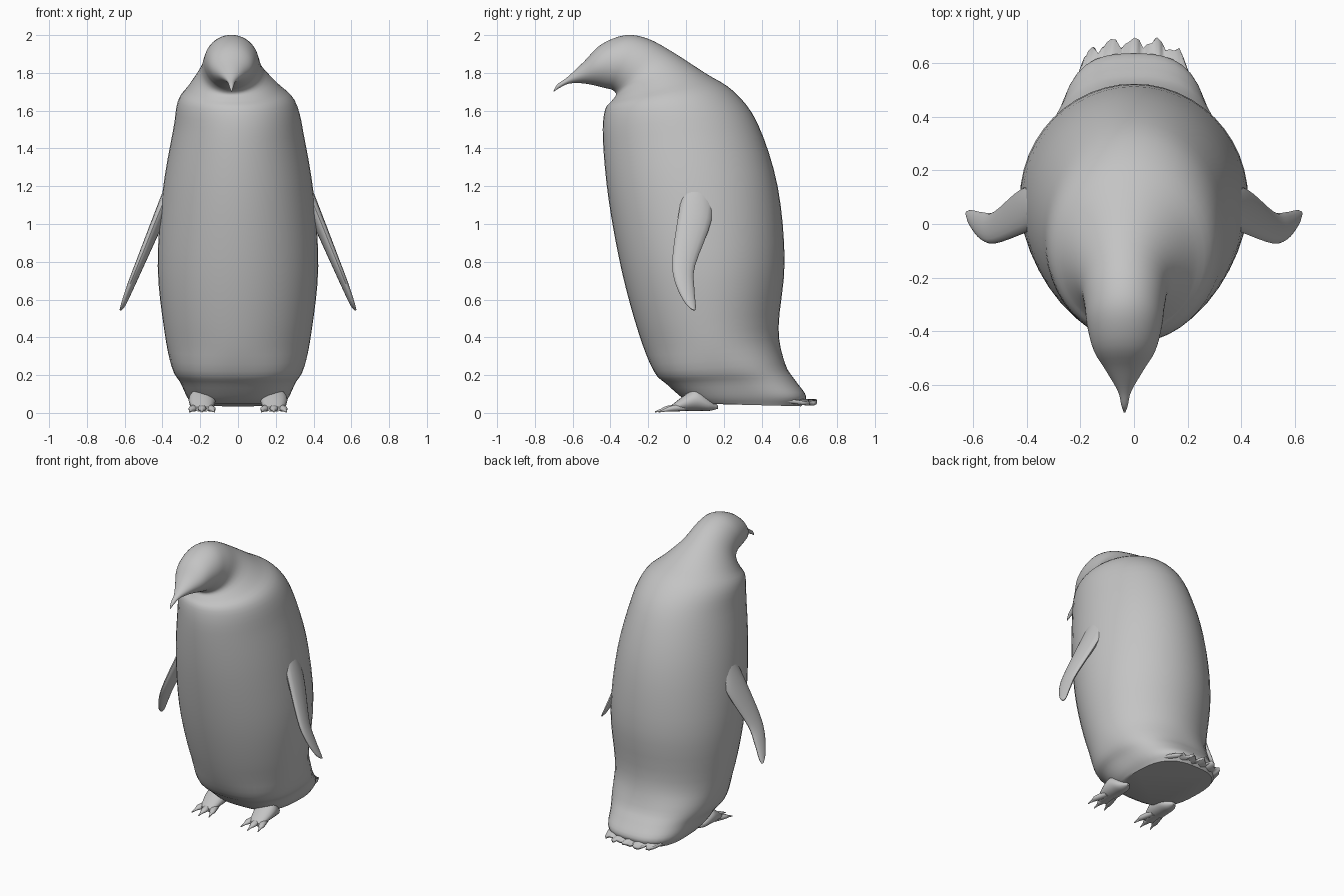
import bpy, math
from mathutils import Vector

if "Cube" in bpy.data.objects:
    bpy.data.objects.remove(bpy.data.objects["Cube"])

grey = bpy.data.materials.new("plain grey")
grey.use_nodes = True
grey.diffuse_color = (0.55, 0.55, 0.55, 1)
grey.node_tree.nodes["Principled BSDF"].inputs["Base Color"].default_value = grey.diffuse_color


def make(name, verts, faces):
    mesh = bpy.data.meshes.new(name)
    mesh.from_pydata(verts, [], faces)
    mesh.materials.append(grey)
    mesh.shade_smooth()
    mesh.set_sharp_from_angle(angle=math.radians(50))
    obj = bpy.data.objects.new(name, mesh)
    bpy.context.collection.objects.link(obj)
    return obj


def spline(stations, steps=4):
    """Smoothly interpolate rows of values, passing through every row."""
    rows = [Vector(s) for s in stations]
    rows = [rows[0] * 2 - rows[1]] + rows + [rows[-1] * 2 - rows[-2]]
    result = []
    for before, start, end, after in zip(rows, rows[1:], rows[2:], rows[3:]):
        for step in range(steps):
            t = step / steps
            result.append(start + (end - before) * t / 2
                          + (before * 2 - start * 5 + end * 4 - after) * t ** 2 / 2
                          + (start * 3 - before - end * 3 + after) * t ** 3 / 2)
    return result + [rows[-2]]


def loft(name, rings, sides=16):
    """Skin rings of (centre, half width vector, half height vector, squareness)."""
    verts, faces = [], []
    for centre, across, upward, square in rings:
        for i in range(sides):
            angle = math.tau * i / sides
            x, y = math.cos(angle), math.sin(angle)
            scale = (abs(x) ** square + abs(y) ** square) ** (-1 / square)
            verts.append(Vector(centre) + (Vector(across) * x + Vector(upward) * y) * scale)
    for start in range(0, len(verts) - sides, sides):
        for i in range(sides):
            j = (i + 1) % sides
            faces.append((start + i, start + j, start + sides + j, start + sides + i))
    last = len(verts) - sides
    faces.append(tuple(reversed(range(sides))))
    faces.append(tuple(range(last, last + sides)))
    return make(name, verts, faces)


# Body, head and beak: front y, front z, back y, back z, half width
profile = [
    (.03, .05, .61, .035, .24),
    (-.02, .08, .635, .09, .27),
    (-.1, .15, .58, .17, .305),
    (-.17, .22, .525, .26, .35),
    (-.25, .42, .49, .45, .39),
    (-.34, .75, .522, .8, .425),
    (-.41, 1.13, .485, 1.2, .4),
    (-.44, 1.45, .38, 1.53, .345),
    (-.43, 1.6, .255, 1.7, .31),
    (-.395, 1.65, .1, 1.8, .24),
    (-.37, 1.685, -.07, 1.91, .17),
    (-.39, 1.71, -.2, 1.98, .15),
    (-.43, 1.72, -.32, 2, .14),
    (-.49, 1.735, -.45, 1.95, .115),
    (-.55, 1.745, -.54, 1.86, .07),
    (-.62, 1.743, -.625, 1.78, .025),
    (-.67, 1.72, -.68, 1.74, .012),
    (-.7, 1.7, -.702, 1.704, .003),
]
rings = []
for front_y, front_z, back_y, back_z, width in spline(profile):
    front, back = Vector((0, front_y, front_z)), Vector((0, back_y, back_z))
    # The base is boxier and the head sits a little to one side
    square = 2 + max(0, 1 - front_z * 3)
    turn = -.035 * min(1, max(0, (.35 - back_y) / .4))
    centre = (front + back) / 2 + Vector((turn, 0, 0))
    rings.append((centre, (width, 0, 0), (back - front) / 2, square))
loft("body_and_head", rings, 48)

# Tail: pleated fan with a ragged edge
columns, rows = 25, 3
verts, faces = [], []
for row in range(rows):
    t = row / (rows - 1)
    for i in range(columns):
        s = 2 * i / (columns - 1) - 1
        ragged = .018 * math.cos(s * 15) + .008 * math.sin(s * 31)
        tip = .675 - .09 * s ** 4 + ragged
        pleat = .008 * t * math.cos(math.pi * i / 2)
        verts.append((s * (.25 - .05 * t), .42 + (tip - .42) * t, .075 - .02 * t + pleat))
for row in range(rows - 1):
    for i in range(columns - 1):
        corner = row * columns + i
        faces.append((corner, corner + 1, corner + columns + 1, corner + columns))
tail = make("tail_feathers", verts, faces)
solid = tail.modifiers.new("thickness", "SOLIDIFY")
solid.thickness, solid.offset = .018, 0

# Flipper stations: centre x, y, z, half chord, half thickness
flipper = [(.33, .07, 1.23, .07, .04), (.41, .05, 1.05, .085, .03),
           (.515, -.012, .8, .06, .022), (.565, -.008, .68, .052, .018),
           (.605, .02, .58, .032, .012), (.622, .038, .545, .01, .005)]

# Foot pad and toe stations: y, z, half width, half height
pad = [(.17, .03, .01, .008), (.12, .045, .05, .035), (.06, .07, .07, .06),
       (0, .055, .068, .045), (-.085, .02, .045, .014)]
toe = [(-.02, .03, .02, .02), (-.1, .022, .022, .016),
       (-.13, .015, .01, .009), (-.165, .005, .003, .003)]

for side, label in ((1, "left"), (-1, "right")):
    loft(label + "_flipper",
         [((side * x, y, z), (side * thick, 0, thick * .35), (0, chord, -chord * .35), 2)
          for x, y, z, chord, thick in spline(flipper)])

    loft(label + "_foot",
         [((side * .19, y, z), (width, 0, 0), (0, 0, height), 2)
          for y, z, width, height in spline(pad)])

    # Three toes, each ending in a claw
    for name, spread in (("inner", -1), ("middle", 0), ("outer", 1)):
        loft(f"{label}_{name}_toe",
             [((side * (.19 + spread * (.025 - y / 4)), y + abs(spread) * .02, z),
               (width, 0, 0), (0, 0, height), 2)
              for y, z, width, height in spline(toe)], 10)
